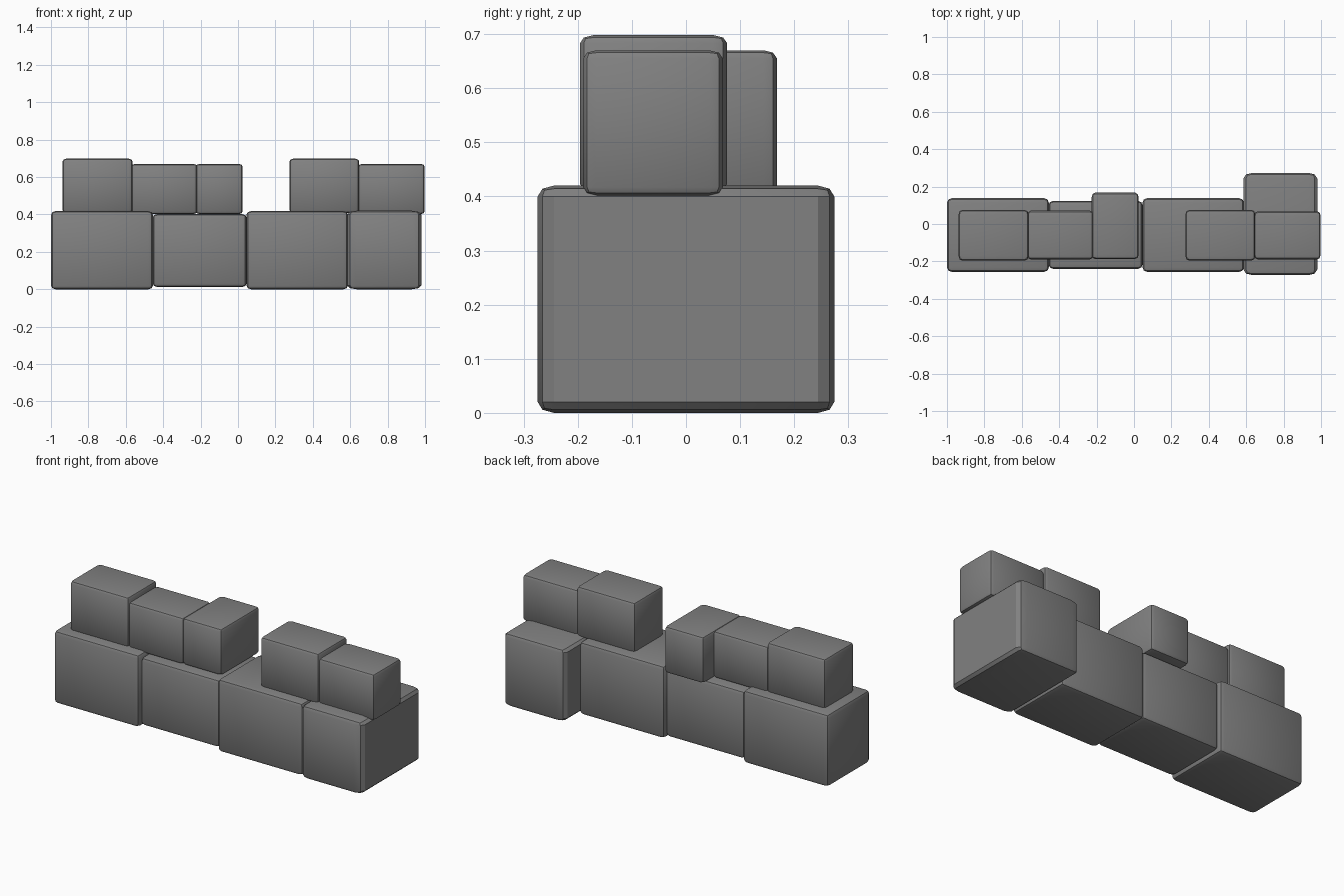
import bpy
import bmesh
from math import copysign, radians

if "Cube" in bpy.data.objects:
    bpy.data.objects.remove(bpy.data.objects["Cube"], do_unlink=True)

# One stone grey for every block
stone = bpy.data.materials.new("stone_grey")
stone.use_nodes = True
grey = (0.22, 0.22, 0.22, 1)
stone.diffuse_color = grey
stone.node_tree.nodes["Principled BSDF"].inputs["Base Color"].default_value = grey


def block(name, x, y, z, round_off):
    """Rounded block between x, y, z limits, with its own edge radius per axis."""
    bm = bmesh.new()
    bmesh.ops.create_cube(bm, size=2)
    bmesh.ops.bevel(bm, geom=bm.edges[:], offset=0.5, segments=2,
                    profile=0.5, affect='EDGES', clamp_overlap=False)
    for v in bm.verts:
        for i, (lo, hi) in enumerate((x, y, z)):
            inset = (1 - abs(v.co[i])) / 0.5 * round_off[i]
            v.co[i] = (lo + hi) / 2 + copysign((hi - lo) / 2 - inset, v.co[i])
    mesh = bpy.data.meshes.new(name)
    bm.to_mesh(mesh)
    bm.free()
    mesh.materials.append(stone)
    ob = bpy.data.objects.new(name, mesh)
    bpy.context.collection.objects.link(ob)
    bpy.ops.object.select_all(action='DESELECT')
    ob.select_set(True)
    bpy.context.view_layer.objects.active = ob
    bpy.ops.object.shade_smooth_by_angle(angle=radians(30))


# Lower course
edge = (0.025, 0.025, 0.02)
for name, x in (("lower_right_block", (-1, -0.455)), ("lower_left_block", (0.045, 0.588))):
    block(name, x, (-0.256, 0.138), (0, 0.418), edge)
block("lower_middle_block", (-0.457, 0.046), (-0.24, 0.124), (0.012, 0.402), edge)
block("lower_end_block", (0.585, 0.98), (-0.274, 0.274), (0, 0.42), (0.05, 0.03, 0.02))

# Upper course
edge = (0.02, 0.025, 0.015)
for name, x in (("upper_right_block", (-0.938, -0.564)), ("upper_left_block", (0.275, 0.648))):
    block(name, x, (-0.196, 0.076), (0.408, 0.698), edge)
block("upper_middle_block", (-0.57, -0.218), (-0.19, 0.072), (0.402, 0.67), edge)
block("upper_inner_block", (-0.226, 0.025), (-0.188, 0.168), (0.402, 0.67), edge)
block("upper_end_block", (0.642, 0.998), (-0.19, 0.068), (0.402, 0.67), edge)
